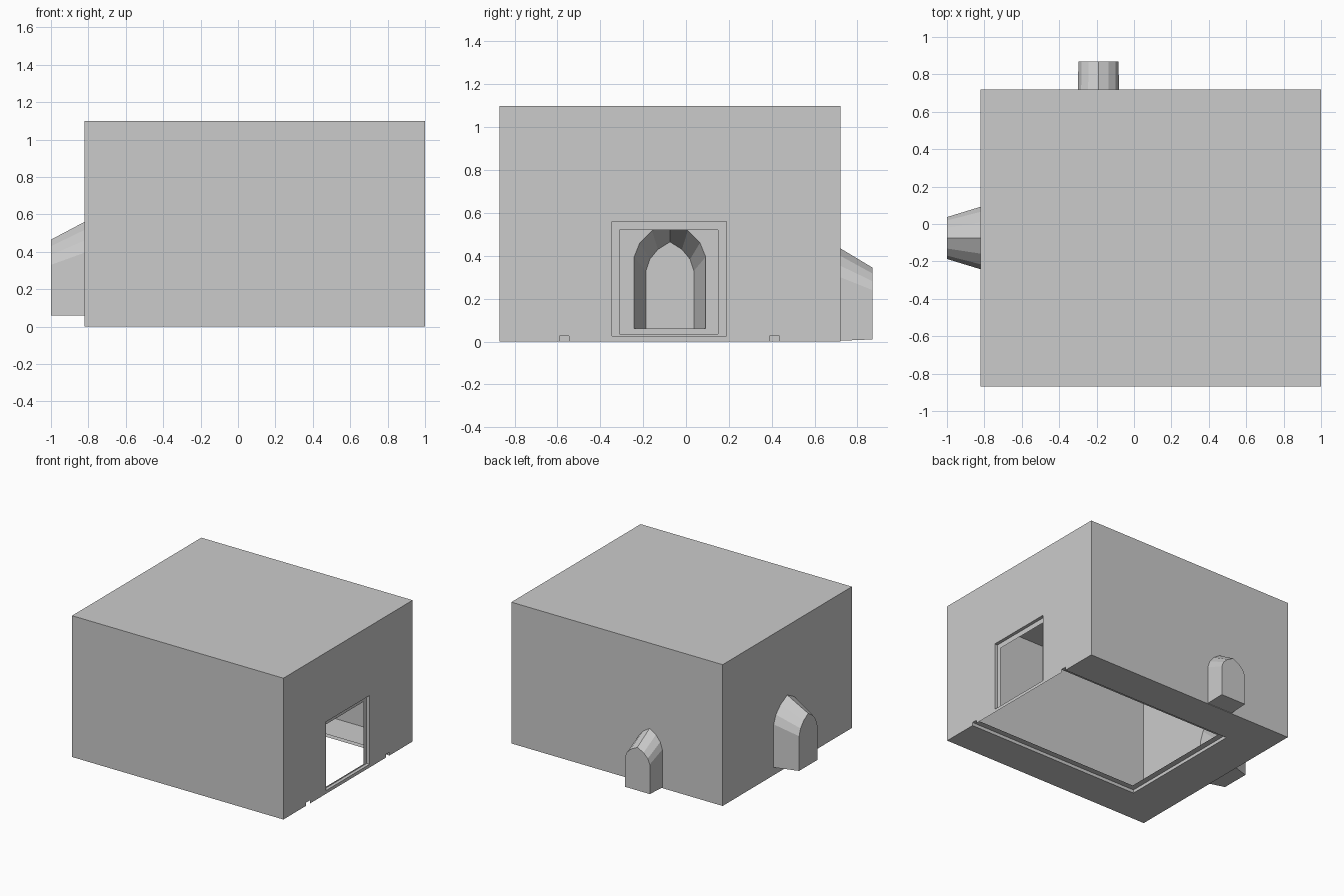
import bpy, bmesh

if "Cube" in bpy.data.objects:
    bpy.data.objects.remove(bpy.data.objects["Cube"])

X0, X1, Y0, Y1, H = -0.82, 1.0, -0.87, 0.72, 1.1
D = 0.025  # depth of the rebates


def rect(a0, a1, b0, b1):
    return [(a0, b0), (a1, b0), (a1, b1), (a0, b1)]


def panel(bm, outer, place, hole=None):
    """Flat sheet from a 2D outline with an optional hole."""
    edges = []
    for loop in [outer] + ([hole] if hole else []):
        vs = [bm.verts.new(place(*p)) for p in loop]
        edges += [bm.edges.new((vs[i], vs[i - 1])) for i in range(len(vs))]
    bmesh.ops.triangle_fill(bm, use_beauty=True, use_dissolve=False, edges=edges)


def strip(bm, a, b, closed=True):
    """Quads between two matching 3D paths."""
    va, vb = [[bm.verts.new(p) for p in path] for path in (a, b)]
    n = len(va)
    for i in range(n if closed else n - 1):
        j = (i + 1) % n
        bm.faces.new((va[i], va[j], vb[j], vb[i]))
    return vb


def finish(bm, name):
    bmesh.ops.remove_doubles(bm, verts=bm.verts[:], dist=1e-4)
    bmesh.ops.recalc_face_normals(bm, faces=bm.faces[:])
    me = bpy.data.meshes.new(name)
    bm.to_mesh(me)
    bm.free()
    bpy.context.collection.objects.link(bpy.data.objects.new(name, me))


def arch(c, hw, z0, shoulder, top):
    """Pointed arch outline around centre c."""
    r = top - shoulder
    half = [(1, z0), (1, shoulder), (0.84, shoulder + 0.4 * r), (0.5, shoulder + 0.74 * r)]
    return ([(c + hw * k, z) for k, z in half] + [(c, top)]
            + [(c - hw * k, z) for k, z in reversed(half)])


# Placement of 2D outlines on each side
def on_x(x): return lambda a, b: (x, a, b)
def on_y(y): return lambda a, b: (a, y, b)
def on_z(z): return lambda a, b: (a, b, z)


left_in, left_out = arch(-0.075, 0.167, 0.06, 0.395, 0.56), arch(-0.075, 0.112, 0.06, 0.33, 0.465)
back_in, back_out = arch(-0.19, 0.11, 0.004, 0.30, 0.435), arch(-0.19, 0.107, 0.01, 0.24, 0.345)
win_out, win_in = rect(-0.345, 0.19, 0.025, 0.56), rect(-0.31, 0.15, 0.035, 0.52)

# Thin shell: roof and four walls
bm = bmesh.new()
panel(bm, rect(X0, X1, Y0, Y1), on_z(H))
panel(bm, rect(X0, X1, 0, H), on_y(Y0))
panel(bm, rect(X0, X1, 0, H), on_y(Y1), back_in)
panel(bm, rect(Y0, Y1, 0, H), on_x(X0), left_in)
right_wall = [(Y0, 0), (-0.59, 0), (-0.59, D), (-0.545, D), (-0.545, 0),
              (0.39, 0), (0.39, D), (0.435, D), (0.435, 0), (Y1, 0), (Y1, H), (Y0, H)]
panel(bm, right_wall, on_x(X1), win_out)

# Window rebate
outer = [(X1, *p) for p in win_out]
step = [(X1 - D, *p) for p in win_out]
inner = [(X1 - D, *p) for p in win_in]
strip(bm, outer, step)
strip(bm, step, inner)

# Floor border with a U-shaped rebate around the opening
o = [(X1, -0.59), (-0.49, -0.59), (-0.49, 0.435), (X1, 0.435)]
i = [(X1, -0.545), (-0.445, -0.545), (-0.445, 0.39), (X1, 0.39)]
panel(bm, [(X1, Y0), (X0, Y0), (X0, Y1), (X1, Y1)] + o[::-1], on_z(0))
strip(bm, [(*p, 0) for p in o], [(*p, D) for p in o], False)
strip(bm, [(*p, D) for p in o], [(*p, D) for p in i], False)
finish(bm, "house_shell")

# Tapered arched niches, open towards the room
for name, a, b, pa, pb in (
        ("left_niche", left_in, left_out, on_x(X0), on_x(-1.0)),
        ("back_niche", back_in, back_out, on_y(Y1), on_y(0.87))):
    bm = bmesh.new()
    end = strip(bm, [pa(*p) for p in a], [pb(*p) for p in b])
    bm.faces.new(end)
    finish(bm, name)
